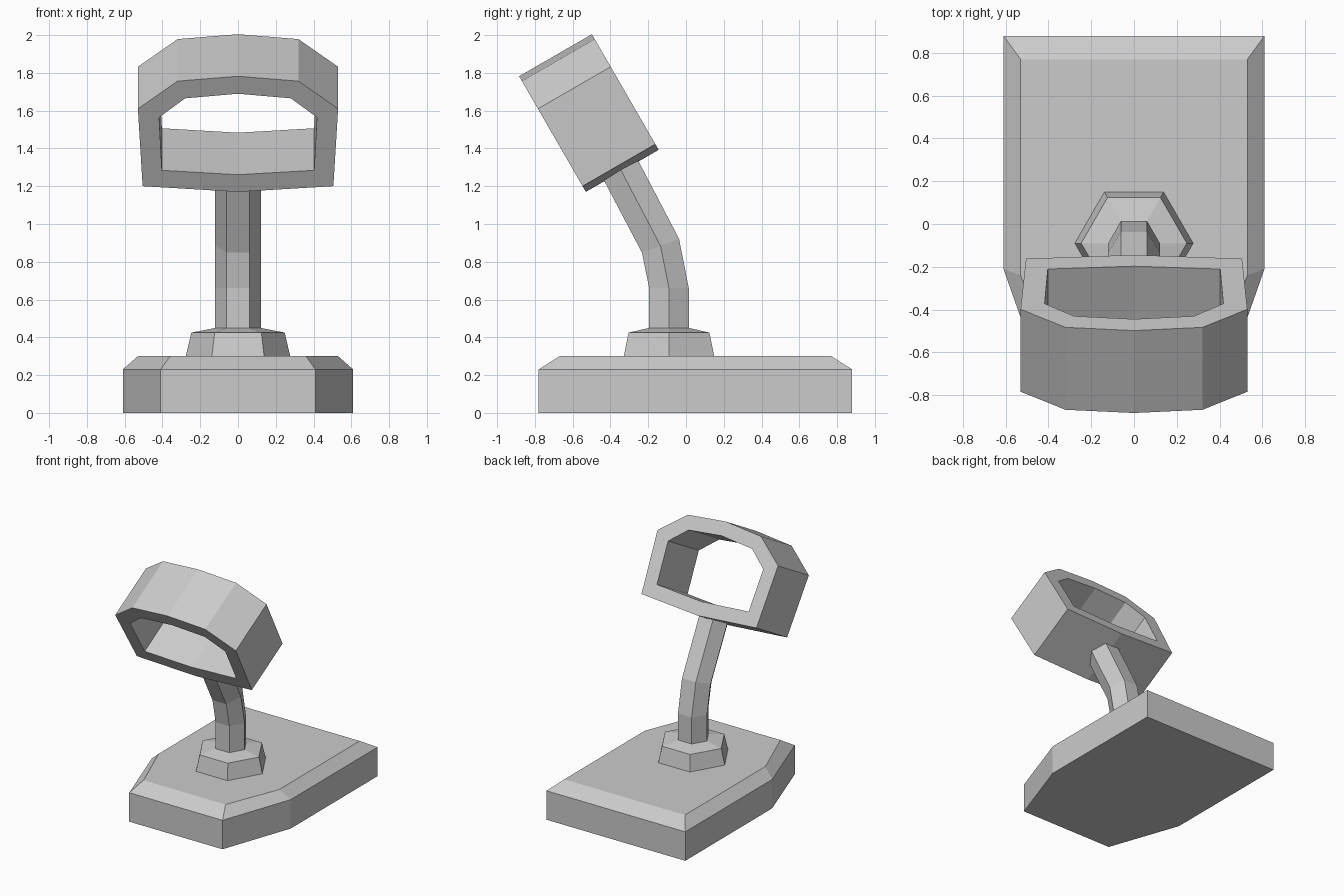
import bpy, bmesh
from math import sin, cos, pi, radians
from mathutils import Vector

cube = bpy.data.objects.get("Cube")
if cube:
    bpy.data.objects.remove(cube, do_unlink=True)

grey = bpy.data.materials.new("plain grey")
grey.use_nodes = True
colour = (0.6, 0.6, 0.6, 1)
grey.diffuse_color = colour
grey.node_tree.nodes["Principled BSDF"].inputs["Base Color"].default_value = colour


def loft(name, rings, loop=False):
    """Skin a list of point rings; loop joins last to first, otherwise the ends are capped."""
    bm = bmesh.new()
    rows = [[bm.verts.new(p) for p in ring] for ring in rings]
    pairs = list(zip(rows, rows[1:]))
    if loop:
        pairs.append((rows[-1], rows[0]))
    else:
        bm.faces.new(rows[0])
        bm.faces.new(rows[-1])
    n = len(rows[0])
    for a, b in pairs:
        for i in range(n):
            j = (i + 1) % n
            bm.faces.new((a[i], a[j], b[j], b[i]))
    bmesh.ops.recalc_face_normals(bm, faces=bm.faces)
    mesh = bpy.data.meshes.new(name)
    bm.to_mesh(mesh)
    bm.free()
    mesh.materials.append(grey)
    obj = bpy.data.objects.new(name, mesh)
    bpy.context.collection.objects.link(obj)
    return obj


def mirrored(half):
    """Complete a right-hand half outline, skipping points on the centre line."""
    return half + [(-x, y) for x, y in reversed(half) if x > 0]


def hexagon(y, z, radius, tilt=0):
    """Six points with corners on the x axis, tilted back about x."""
    pts = []
    for i in range(6):
        u, v = radius * cos(i * pi / 3), radius * sin(i * pi / 3)
        pts.append((u, y + v * cos(tilt), z + v * sin(tilt)))
    return pts


# Base slab with tapered front and chamfered top
outer = mirrored([(0.41, -0.78), (0.61, -0.21), (0.61, 0.88)])
inner = mirrored([(0.36, -0.67), (0.53, -0.24), (0.53, 0.77)])
loft("base", [[(x, y, z) for x, y in outline]
              for outline, z in ((outer, 0), (outer, 0.23), (inner, 0.30))])

# Hexagonal collar
loft("collar", [hexagon(-0.09, z, r)
                for z, r in ((0.29, 0.279), (0.425, 0.247), (0.45, 0.12))])

# Bent hexagonal stem
path = [(-0.09, 0.43, 0), (-0.09, 0.66, 0), (-0.135, 0.885, 20), (-0.355, 1.305, 30)]
loft("stem", [hexagon(y, z, 0.121, radians(a)) for y, z, a in path])

# Tilted open head frame
along = Vector((0, cos(pi / 6), sin(pi / 6)))
up = Vector((0, -sin(pi / 6), cos(pi / 6)))
origin = Vector((0, -0.53, 1.17))
rim = mirrored([(0, 0), (0.505, 0.035), (0.53, 0.508), (0.32, 0.677), (0, 0.707)])
hole = mirrored([(0, 0.105), (0.403, 0.132), (0.418, 0.455), (0.28, 0.572), (0, 0.6)])
loft("head_frame", [[origin + Vector((x, 0, 0)) + up * v + along * d for x, v in outline]
                    for outline, d in ((rim, 0), (rim, 0.445), (hole, 0.445), (hole, 0))],
     loop=True)
